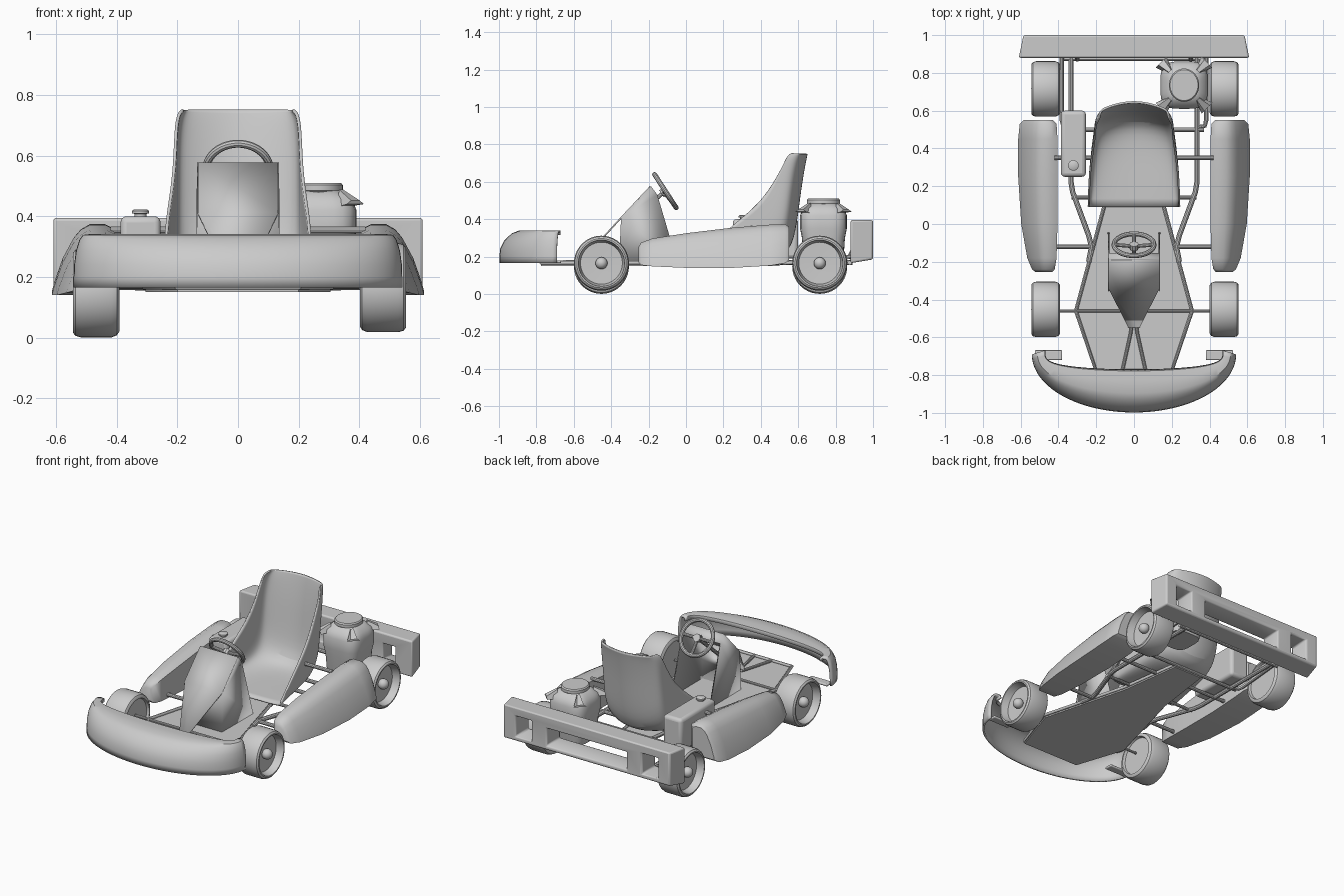
import bpy, bmesh, math
from mathutils import Vector, Matrix

if "Cube" in bpy.data.objects:
    bpy.data.objects.remove(bpy.data.objects["Cube"])


def finish(o, angle=35):
    bpy.ops.object.select_all(action='DESELECT')
    o.select_set(True)
    bpy.context.view_layer.objects.active = o
    bpy.ops.object.shade_smooth_by_angle(angle=math.radians(angle))
    return o


def mesh(name, verts, faces, angle=35):
    me = bpy.data.meshes.new(name)
    me.from_pydata([tuple(v) for v in verts], [], faces)
    bm = bmesh.new()
    bm.from_mesh(me)
    bmesh.ops.recalc_face_normals(bm, faces=bm.faces)
    bm.to_mesh(me)
    bm.free()
    o = bpy.data.objects.new(name, me)
    bpy.context.collection.objects.link(o)
    return finish(o, angle)


def loft(name, rings, closed=True, caps=True, angle=35):
    n = len(rings[0])
    verts = [p for r in rings for p in r]
    faces = []
    for i in range(len(rings) - 1):
        for j in range(n if closed else n - 1):
            k = (j + 1) % n
            faces.append((i*n + j, i*n + k, i*n + n + k, i*n + n + j))
    if caps:
        faces += [tuple(range(n))[::-1], tuple(range((len(rings)-1)*n, len(rings)*n))]
    return mesh(name, verts, faces, angle)


def lathe(name, prof, loc, axis='Z', sx=1, sy=1, n=40):
    rings = []
    for a, r in prof:
        ring = []
        for i in range(n):
            t = 2*math.pi*i/n
            c, s = r*math.cos(t)*sx, r*math.sin(t)*sy
            ring.append(Vector(loc) + Vector((c, s, a) if axis == 'Z' else (a, c, s)))
        rings.append(ring)
    return loft(name, rings)


def tube(name, pts, r=0.012, cyclic=False):
    cu = bpy.data.curves.new(name, 'CURVE')
    cu.dimensions = '3D'
    cu.bevel_depth, cu.bevel_resolution, cu.use_fill_caps = r, 3, True
    s = cu.splines.new('POLY')
    s.points.add(len(pts) - 1)
    for p, q in zip(s.points, pts):
        p.co = (*q, 1)
    s.use_cyclic_u = cyclic
    o = bpy.data.objects.new(name, cu)
    bpy.context.collection.objects.link(o)
    bpy.ops.object.select_all(action='DESELECT')
    o.select_set(True)
    bpy.context.view_layer.objects.active = o
    bpy.ops.object.convert(target='MESH')
    return finish(bpy.context.object)


def box(name, lo, hi, bevel):
    (x0, y0, z0), (x1, y1, z1) = lo, hi
    o = loft(name, [[(x0, y0, z), (x1, y0, z), (x1, y1, z), (x0, y1, z)] for z in (z0, z1)])
    m = o.modifiers.new('bevel', 'BEVEL')
    m.width, m.segments = bevel, 3


def solidify(o, t, offset=0):
    m = o.modifiers.new('thick', 'SOLIDIFY')
    m.thickness, m.offset = t, offset


# Wheels: rounded tyre with dished outer face and ball hub
tyre = [(-.06, .0), (-.06, .115), (-.076, .12), (-.076, .128), (-.068, .14), (-.05, .147), (.05, .147),
        (.068, .142), (.076, .132), (.076, .124), (.066, .122), (.03, .112), (.025, .0)]
for y, end in ((-.452, 'front'), (.715, 'rear')):
    for s, x, z, side in ((-1, -.467, .148, 'left'), (1, .477, .165, 'right')):
        lathe(f'{end}_{side}_wheel', [(a*s, max(r, .001)) for a, r in tyre], (x, y, z), 'X')
        ball = [(s*(.045 + .032*math.sin(t*math.pi/16)), max(.001, .032*math.cos(t*math.pi/16)))
                for t in range(-8, 9)]
        lathe(f'{end}_{side}_hub', ball, (x, y, z), 'X', n=24)

# Front bumper: curved open shell with small mounting plates at the ends
prof = [(0, .165), (.0, .2), (.02, .24), (.12, .285), (.3, .32), (.45, .333), (.75, .335), (.97, .333), (1, .315)]
rings = []
for i in range(41):
    a = math.radians(-90 + 180*i/40)
    P = Vector((.535*math.sin(a), -.69 - .302*math.cos(a)))
    Q = Vector((.475*math.sin(a), -.67 - .105*math.sqrt(max(0, math.cos(a)))))
    rings.append([(*P.lerp(Q, f), z) for f, z in prof])
solidify(loft('front_bumper', rings, False, False), .012)
for s in (-1, 1):
    xs = sorted((s*.38, s*.525))
    box('bumper_end_plate', (xs[0], -.72, .165), (xs[1], -.668, .18), .006)

# Side pods
stations = [(-.255, .52, .435, .17, .25), (-.24, .54, .42, .155, .275), (-.18, .565, .41, .148, .297),
            (0, .597, .405, .14, .325), (.25, .613, .405, .14, .355), (.45, .613, .405, .152, .371),
            (.53, .605, .41, .165, .374), (.55, .585, .43, .18, .36)]
sec = [(1, 0), (0, 0), (.03, .12), (.17, .5), (.34, .8), (.45, .92), (.6, 1), (.85, 1), (1, .93)]
for s, side in ((-1, 'left'), (1, 'right')):
    loft(f'{side}_side_pod', [[(s*(xo - f*(xo - xi)), y, zb + g*(zt - zb)) for f, g in sec]
                              for y, xo, xi, zb, zt in stations], angle=45)

# Rear bumper with three flared openings
rear = loft('rear_bumper', [[(-w, y, z0), (w, y, z0), (w, y, .395), (-w, y, .395)]
                            for y, w, z0 in ((.88, .61, .165), (1.0, .585, .185))])
for x0, x1, z1 in ((-.27, .27, .31), (.4, .49, .33), (-.49, -.4, .33)):
    c = loft('cutter', [[(x0 - g, y, .22 - g), (x1 + g, y, .22 - g), (x1 + g, y, z1 + g), (x0 - g, y, z1 + g)]
                        for y, g in ((.8, -.015), (1.06, .02))])
    m = rear.modifiers.new('cut', 'BOOLEAN')
    m.operation, m.object, m.solver = 'DIFFERENCE', c, 'EXACT'
    bpy.context.view_layer.objects.active = rear
    bpy.ops.object.modifier_apply(modifier=m.name)
    bpy.data.objects.remove(c)
m = rear.modifiers.new('bevel', 'BEVEL')
m.width, m.segments = .01, 3

# Bucket seat: centre line, side-wall rim, half width and back roundness k, lofted as a U section
stations = [(.09, .185, .092, .22, .24, 0), (.27, .19, .25, .37, .236, 0), (.45, .192, .36, .455, .222, .1),
            (.56, .215, .44, .55, .21, .4), (.595, .38, .49, .635, .206, .8), (.615, .55, .525, .70, .203, 1),
            (.64, .70, .54, .74, .195, 1), (.65, .75, .565, .75, .18, 1)]
sec = [(1, 1, 1), (1, .6, .85), (.98, .25, .65), (.9, .07, .45), (.5, 0, .16), (0, 0, 0)]
sec = [(-u, f, g) for u, f, g in sec] + sec[-2::-1]
rings = []
for yc, zc, yr, zr, w, k in stations:
    fs = [(u, f + k*(g - f)) for u, f, g in sec]
    rings.append([(w*u, yc + f*(yr - yc), zc + f*(zr - zc)) for u, f in fs])
seat = loft('seat', rings, False, False, 60)
m = seat.modifiers.new('smooth', 'SUBSURF')
m.levels = m.render_levels = 2
m.boundary_smooth = 'PRESERVE_CORNERS'
solidify(seat, .01)

# Floor pan
half = [(.2, -.775), (.305, -.46), (.155, .1), (.1, .5)]
outline = half + [(-x, y) for x, y in half[::-1]]
loft('floor_pan', [[(x, y, z) for x, y in outline] for z in (.15, .163)])

# Frame tubes
Z = .168
tube('pan_rail', [(x*1.01, y, Z) for x, y in outline], .01, True)
for s in (-1, 1):
    tube('main_rail', [(s*.24, -.2, Z), (s*.225, -.12, Z), (s*.24, -.06, Z), (s*.325, .17, Z), (s*.333, .22, Z),
                       (s*.333, .89, Z)], .014)
    tube('outer_rear_rail', [(s*.33, .51, Z), (s*.375, .52, Z), (s*.382, .55, Z), (s*.382, .89, .2)])
    tube('front_pod_bar', [(s*.22, -.12, Z), (s*.43, -.12, Z)])
    tube('rear_pod_bar', [(s*.225, .35, .355), (s*.42, .35, .355)])
    tube('steering_support', [(s*.06, -.77, Z), (s*.018, -.58, .175), (s*.012, -.54, .18)], .009)
    tube('bumper_mount', [(s*.3, .87, .19), (s*.3, .9, .25)])
for y, x, r in ((.35, .41, .012), (.5, .37, .012), (.14, .33, .01), (.875, .38, .012), (-.46, .4, .008)):
    tube('cross_tube', [(-x, y, Z), (x, y, Z)], r)

# Steering console: tapered front plate, front wall and side panels
A, B, C, D, E, F = [[(s*x, y, z) for s in (-1, 1)] for x, y, z in (
    (.132, -.19, .575), (.132, -.345, .41), (.03, -.545, .19), (.135, -.355, .165), (.135, -.045, .165),
    (.132, -.155, .53))]
plate = mesh('console_front_plate', A + B + C, [(0, 1, 3, 2), (2, 3, 5, 4)], 15)
body = mesh('console_body', A + B + D + E + F, [(0, 2, 4, 6, 8), (1, 9, 7, 5, 3), (0, 8, 9, 1), (2, 3, 5, 4)], 15)
for o in (plate, body):
    solidify(o, .008)

# Steering wheel, spokes, hub and column
M = Matrix.Translation((0, -.11, .55)) @ Matrix.Rotation(math.radians(-57), 4, 'X')
ring = [M @ Vector((.106*math.cos(t*math.pi/24), .106*math.sin(t*math.pi/24), 0)) for t in range(48)]
tube('steering_wheel_rim', ring, .013, True)
for a in (0, 180, 90):
    a = math.radians(a)
    tube('steering_spoke', [M @ Vector((0, 0, -.01)), M @ Vector((.1*math.cos(a), .1*math.sin(a), 0))], .01)
tube('steering_hub', [M @ Vector((0, 0, -.025)), M @ Vector((0, 0, .005))], .024)
tube('steering_column', [M @ Vector((0, 0, -.01)), (0, -.33, .36)], .011)

# Engine: rounded-square body, lid and four corner fins
cx, cy = .265, .735


def rsq(r, z, n=32):
    pts = []
    for i in range(n):
        c, s = math.cos(2*math.pi*i/n), math.sin(2*math.pi*i/n)
        k = r/(abs(c)**4 + abs(s)**4)**.25
        pts.append((cx + k*c, cy + k*s, z))
    return pts


loft('engine_body', [rsq(r, z) for r, z in ((.10, .17), (.108, .2), (.115, .3), (.125, .35), (.125, .42),
                                            (.112, .455), (.085, .475), (.07, .485))])
lathe('engine_lid', [(.46, .072), (.482, .072), (.485, .08), (.503, .08), (.51, .074)], (cx, cy, 0), sy=1.1)
for a in (45, 135, 225, 315):
    R = Matrix.Translation((cx, cy, 0)) @ Matrix.Rotation(math.radians(a), 4, 'Z')
    loft('engine_fin', [[R @ Vector(p) for p in ((r, -w, z0), (r, w, z0), (r, w*.5, z1), (r, -w*.5, z1))]
                        for r, w, z0, z1 in ((.105, .018, .43, .488), (.172, .04, .44, .452))])

# Fuel tank with cap
box('fuel_tank', (-.387, .25, .19), (-.255, .6, .40), .02)
lathe('tank_cap', [(.39, .02), (.408, .02), (.409, .028), (.418, .028), (.423, .02)], (-.321, .31, 0), n=24)
